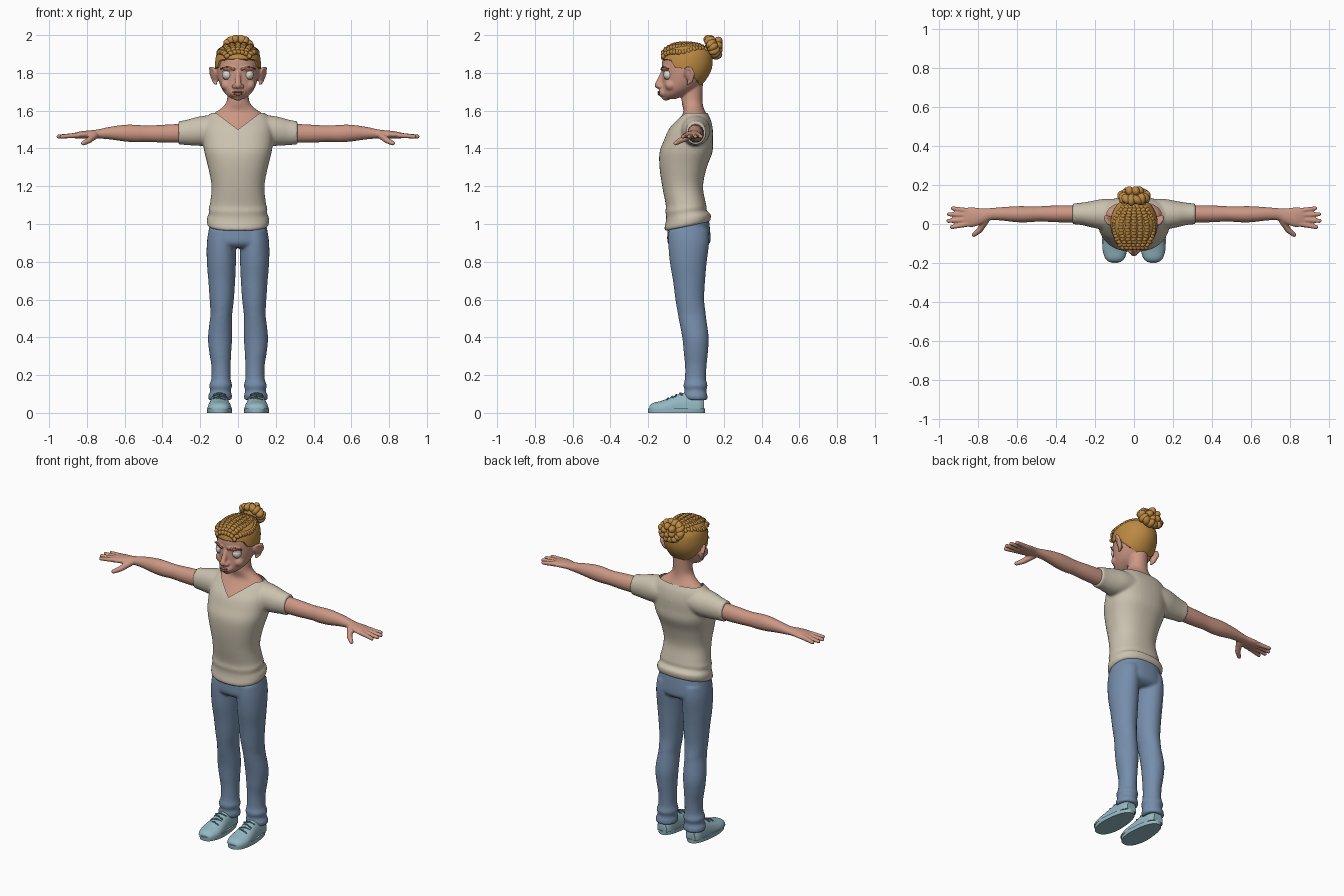
import bpy, bmesh, math
from mathutils import Vector, Matrix, Euler

if "Cube" in bpy.data.objects:
    bpy.data.objects.remove(bpy.data.objects["Cube"])


def material(name, r, g, b):
    m = bpy.data.materials.new(name)
    m.use_nodes = True
    m.diffuse_color = (r, g, b, 1)
    m.node_tree.nodes["Principled BSDF"].inputs["Base Color"].default_value = (r, g, b, 1)
    return m


skin = material("skin", .60, .31, .23)
rose = material("rose_brown", .38, .15, .10)
cream = material("cream_cotton", .60, .54, .43)
denim = material("blue_denim", .18, .27, .41)
canvas = material("pale_blue_canvas", .30, .48, .54)
teal = material("dark_teal", .12, .21, .25)
blond = material("golden_hair", .50, .25, .055)
white = material("eye_white", .70, .70, .68)
iris = material("blue_iris", .16, .30, .38)
black = material("pupil_black", .02, .02, .025)


def smooth_rows(rows, k):
    """Catmull-Rom interpolation between cross-section rows."""
    rows = [Vector(r) for r in rows]
    out = []
    for i in range(len(rows) - 1):
        a, b, c, d = (rows[min(max(i + o, 0), len(rows) - 1)] for o in (-1, 0, 1, 2))
        for s in range(k):
            t = s / k
            out.append(.5 * (2 * b + (c - a) * t + (2 * a - 5 * b + 4 * c - d) * t * t
                             + (3 * b - a - 3 * c + d) * t ** 3))
    return out + [rows[-1]]


def loft(bm, rows, axis="z", p=2, n=40, k=4, side=1):
    """Closed skin over rows of (position, centre a, centre b, radius a, radius b)."""
    rings = []
    for t, ca, cb, ra, rb in smooth_rows(rows, k):
        ring = []
        for i in range(n):
            c, s = math.cos(2 * math.pi * i / n), math.sin(2 * math.pi * i / n)
            a = ca + ra * math.copysign(abs(c) ** (2 / p), c)
            b = cb + rb * math.copysign(abs(s) ** (2 / p), s)
            x, y, z = {"z": (a, b, t), "x": (t, a, b), "y": (a, t, b)}[axis]
            ring.append(bm.verts.new((side * x, y, z)))
        rings.append(ring)
    for r, q in zip(rings, rings[1:]):
        for i in range(n):
            j = (i + 1) % n
            bm.faces.new((r[i], r[j], q[j], q[i]))
    bm.faces.new(rings[0])
    bm.faces.new(rings[-1])


def blob(bm, loc, radii, rot=(0, 0, 0), u=16, v=10):
    m = Matrix.Translation(loc) @ Euler(rot).to_matrix().to_4x4() @ Matrix.Diagonal((*radii, 1))
    bmesh.ops.create_uvsphere(bm, u_segments=u, v_segments=v, radius=1, matrix=m)


def limb(bm, points, r0, r1, n=8):
    """Rounded tapering rod through the points."""
    steps = (len(points) - 1) * n
    for i in range(steps + 1):
        s, f = divmod(i / n, 1)
        a, b = Vector(points[int(s)]), Vector(points[min(int(s) + 1, len(points) - 1)])
        r = r0 + (r1 - r0) * i / steps
        blob(bm, a.lerp(b, f), (r, r, r), u=12, v=8)


def finish(name, bm, mats, voxel=0, smooth=4):
    """Make an object, optionally fusing its pieces into one smooth skin."""
    bmesh.ops.recalc_face_normals(bm, faces=bm.faces)
    me = bpy.data.meshes.new(name)
    bm.to_mesh(me)
    bm.free()
    ob = bpy.data.objects.new(name, me)
    bpy.context.collection.objects.link(ob)
    if voxel:
        rm = ob.modifiers.new("fuse", "REMESH")
        rm.mode, rm.voxel_size = "VOXEL", voxel
        sm = ob.modifiers.new("soften", "SMOOTH")
        sm.factor, sm.iterations = .5, smooth
        dg = bpy.context.evaluated_depsgraph_get()
        fused = bpy.data.meshes.new_from_object(ob.evaluated_get(dg))
        ob.modifiers.clear()
        ob.data = fused
    ob.data.materials.clear()
    for m in mats:
        ob.data.materials.append(m)
    bpy.ops.object.select_all(action="DESELECT")
    ob.select_set(True)
    bpy.context.view_layer.objects.active = ob
    bpy.ops.object.shade_smooth_by_angle(angle=math.radians(50))
    return ob


# Shirt: torso with tilted hem, fused sleeves, V neckline cut open
bm = bmesh.new()
loft(bm, [(.985, 0, .008, .155, .116), (1.0, 0, .008, .164, .122), (1.03, 0, .012, .164, .119),
          (1.055, 0, .002, .154, .107), (1.08, 0, 0, .156, .109), (1.11, 0, -.002, .148, .105),
          (1.2, 0, -.018, .14, .108), (1.3, 0, -.015, .158, .125), (1.38, 0, 0, .178, .14),
          (1.44, 0, .012, .185, .13), (1.5, 0, .025, .185, .117), (1.55, 0, .04, .175, .092),
          (1.585, 0, .045, .145, .07), (1.61, 0, .045, .1, .055)], p=2.3)
for v in bm.verts:
    v.co.z += .2 * v.co.y * max(0, 1.2 - v.co.z) / .2
for side in (1, -1):
    loft(bm, [(.08, .05, 1.5, .08, .075), (.16, .05, 1.495, .078, .08), (.22, .05, 1.49, .067, .076),
              (.27, .052, 1.485, .057, .067), (.315, .052, 1.482, .053, .062)], "x", side=side)
shirt = finish("shirt", bm, [cream], .008)
bm = bmesh.new()
bm.from_mesh(shirt.data)
for point, normal in (((0, 0, 1.5), (.75, 0, 1)), ((0, 0, 1.5), (-.75, 0, 1)), ((0, 0, 1.588), (0, 0, 1))):
    bmesh.ops.bisect_plane(bm, geom=bm.verts[:] + bm.edges[:] + bm.faces[:],
                           plane_co=point, plane_no=normal)


def in_neckline(c):
    return c.z > 1.588 or (c.y < .04 and c.z > 1.5 + .75 * abs(c.x))


bmesh.ops.delete(bm, geom=[f for f in bm.faces if in_neckline(f.calc_center_median())], context="FACES")
bm.to_mesh(shirt.data)
bm.free()

# Jeans: hips and two legs with bunched ankles
bm = bmesh.new()
loft(bm, [(1.02, 0, .014, .145, .108), (.95, 0, .015, .158, .114), (.9, 0, .015, .162, .112),
          (.875, 0, .012, .14, .085)], p=2.3)
for side in (1, -1):
    loft(bm, [(.97, .085, .013, .07, .105), (.9, .088, .014, .077, .108), (.8, .088, .012, .077, .098),
              (.7, .086, .016, .071, .085), (.6, .086, .02, .064, .076), (.53, .088, .03, .058, .074),
              (.5, .09, .034, .058, .073), (.4, .095, .05, .064, .07), (.32, .094, .052, .058, .064),
              (.25, .09, .052, .051, .057), (.18, .09, .05, .051, .056), (.145, .092, .05, .061, .064),
              (.118, .092, .05, .054, .057), (.09, .095, .05, .064, .064), (.068, .095, .055, .06, .058)],
         side=side)
finish("jeans", bm, [denim], .008)

# Arms, hands and fingers
for side, label in ((1, "left"), (-1, "right")):
    bm = bmesh.new()
    loft(bm, [(.25, .052, 1.482, .045, .05), (.31, .052, 1.48, .044, .05), (.4, .052, 1.478, .043, .047),
              (.48, .052, 1.478, .039, .043), (.54, .05, 1.479, .041, .046), (.6, .05, 1.481, .041, .044),
              (.68, .052, 1.481, .034, .033), (.74, .05, 1.477, .031, .024), (.78, .04, 1.475, .04, .021),
              (.83, .035, 1.472, .051, .019), (.87, .036, 1.468, .046, .014)], "x", side=side)
    for base, tip, reach in ((0, -.016, .933), (.022, .016, .95), (.046, .05, .948), (.068, .08, .928)):
        limb(bm, [(side * .85, base, 1.47), (side * reach, tip, 1.463)], .0145, .0115)
    limb(bm, [(side * .76, .02, 1.467), (side * .79, -.03, 1.442), (side * .82, -.055, 1.427)], .02, .012)
    finish(label + "_arm", bm, [skin], .005, 3)

# Head, neck and upper chest
head_rows = [(1.662, 0, -.085, .03, .03), (1.68, 0, -.067, .058, .06), (1.71, 0, -.04, .083, .09),
             (1.75, 0, -.018, .1, .108), (1.8, 0, -.002, .111, .123), (1.85, 0, .003, .113, .13),
             (1.9, 0, .005, .104, .122), (1.935, 0, .005, .078, .095), (1.95, 0, .005, .04, .05)]
bm = bmesh.new()
loft(bm, head_rows)
loft(bm, [(1.4, 0, .004, .14, .12), (1.46, 0, .015, .15, .112), (1.5, 0, .025, .152, .106),
          (1.55, 0, .04, .148, .082), (1.585, 0, .045, .128, .062), (1.61, 0, .04, .092, .055),
          (1.64, 0, .033, .064, .055), (1.68, 0, .032, .056, .055), (1.75, 0, .035, .056, .055)])
limb(bm, [(0, -.12, 1.81), (0, -.148, 1.735)], .01, .019)
blob(bm, (0, -.117, 1.695), (.044, .029, .027))
blob(bm, (0, -.106, 1.669), (.028, .022, .016))
for side in (1, -1):
    blob(bm, (side * .02, -.138, 1.728), (.013, .014, .011))
    blob(bm, (side * .045, -.11, 1.824), (.042, .018, .011), (0, 0, side * .35))
    blob(bm, (side * .058, -.08, 1.735), (.034, .032, .03))
    # Ear bowl with a raised rim
    blob(bm, (side * .126, .02, 1.785), (.013, .024, .04), (0, side * .3, side * -.4))
    limb(bm, [(side * .112, -.004, 1.79), (side * .13, .002, 1.823), (side * .146, .025, 1.825),
              (side * .143, .04, 1.795), (side * .128, .027, 1.755), (side * .117, .012, 1.743)], .009, .009)
finish("head_and_neck", bm, [skin], .006, 3)

# Lips
bm = bmesh.new()
blob(bm, (0, -.142, 1.699), (.029, .009, .006))
blob(bm, (0, -.141, 1.688), (.025, .01, .007))
finish("lips", bm, [rose])

# Eyes with iris and pupil, lids and brows
for side, label in ((1, "left"), (-1, "right")):
    centre = Vector((side * .056, -.092, 1.79))
    bm = bmesh.new()
    blob(bm, centre, (.027, .027, .027), (math.pi / 2, 0, 0), 32, 32)
    for f in bm.faces:
        facing = (f.calc_center_median() - centre).normalized().dot(Vector((side * .15, -1, 0)).normalized())
        f.material_index = 2 if facing > .97 else 1 if facing > .87 else 0
    finish(label + "_eye", bm, [white, iris, black])
    bm = bmesh.new()
    blob(bm, centre, (.03, .03, .029), (0, 0, 0), 32, 32)
    opening = [f for f in bm.faces if -.6 < (f.calc_center_median().z - centre.z) / .029 < .45]
    bmesh.ops.delete(bm, geom=opening, context="FACES")
    finish(label + "_eyelids", bm, [skin])
    bm = bmesh.new()
    limb(bm, [(side * .022, -.128, 1.82), (side * .055, -.121, 1.832), (side * .09, -.095, 1.822)],
         .007, .004, 10)
    finish(label + "_eyebrow", bm, [rose])

# Hair cap, its lower edge following the hairline
line = [(-.2, 1.88), (-.08, 1.868), (-.06, 1.83), (0, 1.82), (.045, 1.775), (.07, 1.735), (.2, 1.715)]


def hairline(y):
    for (a, za), (b, zb) in zip(line, line[1:]):
        if y <= b:
            return za + (zb - za) * (y - a) / (b - a)
    return line[-1][1]


bm = bmesh.new()
loft(bm, [(z + .003, x, y, rx + .008, ry + .008) for z, x, y, rx, ry in head_rows[2:]], n=80, k=8)
for v in bm.verts:
    v.co.z = max(v.co.z, hairline(v.co.y))
finish("hair_cap", bm, [blond])

# Braids running from the forehead back to the bun
bm = bmesh.new()
for row in range(-3, 4):
    for i in range(17):
        t = i / 16
        x = .1 * row / 3 * math.sin(math.pi * (.2 + .7 * t))
        y = -.12 + .235 * t
        z = 1.86 + .094 * math.sqrt(max(0, 1 - abs(x / .115) ** 2.5 - abs(y / .137) ** 2.5))
        blob(bm, (x, y, z), (.017, .012, .013), (0, x * 6, .6 if i % 2 else -.6), 12, 8)
finish("braids", bm, [blond])

# Bun: a plaited coil around a core
bm = bmesh.new()
blob(bm, (0, .142, 1.935), (.055, .042, .045))
for i in range(14):
    a = 2 * math.pi * i / 14
    lift = math.sin(a) * .042
    blob(bm, (.06 * math.cos(a), .142 - lift * .45, 1.936 + lift), (.025, .032, .021),
         (.5, -a, .5 if i % 2 else -.5), 14, 10)
for i in range(5):
    a = 2 * math.pi * i / 5
    blob(bm, (.028 * math.cos(a), .17, 1.945 + .026 * math.sin(a)), (.022, .024, .02), (0, -a, .4))
finish("hair_bun", bm, [blond])

# Shoes: sole, upper and laces
for side, label in ((1, "left"), (-1, "right")):
    bm = bmesh.new()
    loft(bm, [(0, .098, -.05, .066, .15), (.024, .098, -.05, .067, .151)], p=2.4, k=1, n=48, side=side)
    for v in bm.verts:
        mid = side * .098
        v.co.x = mid + (v.co.x - mid) * (1 - .9 * max(0, v.co.y + .08))
    finish(label + "_sole", bm, [canvas])
    bm = bmesh.new()
    loft(bm, [(-.194, .098, .02, .03, .018), (-.175, .098, .02, .05, .032), (-.13, .098, .02, .063, .044),
              (-.08, .098, .02, .06, .062), (-.03, .098, .02, .053, .082), (.02, .098, .02, .05, .09),
              (.07, .098, .02, .047, .08), (.096, .098, .02, .032, .06)], "y", 2.3, side=side)
    for v in bm.verts:
        v.co.z = max(v.co.z, .02)
    finish(label + "_shoe_upper", bm, [canvas])
    bm = bmesh.new()
    for i in range(4):
        y, z, tilt = -.095 + .022 * i, .077 + .009 * i, .006 if i % 2 else -.006
        limb(bm, [(side * .098 - .03, y - tilt, z - .008), (side * .098, y, z + .001),
                  (side * .098 + .03, y + tilt, z - .008)], .0045, .0045)
    finish(label + "_laces", bm, [teal])
